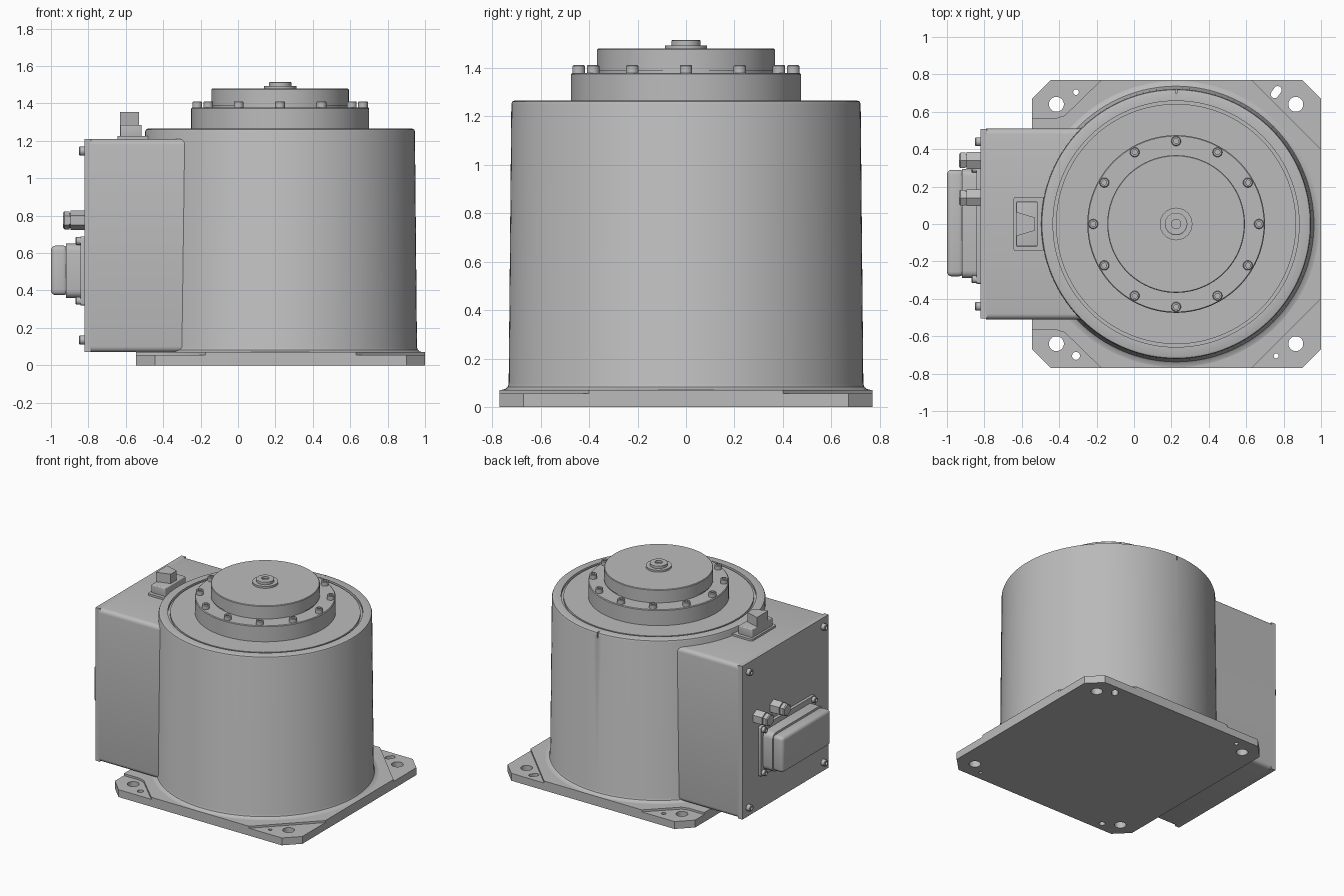
import bpy, bmesh, math
from mathutils import Matrix, Vector

if "Cube" in bpy.data.objects:
    bpy.data.objects.remove(bpy.data.objects["Cube"], do_unlink=True)

metal = bpy.data.materials.new("machine grey")
metal.use_nodes = True
GREY = (0.5, 0.5, 0.5, 1)
metal.diffuse_color = GREY
metal.node_tree.nodes["Principled BSDF"].inputs["Base Color"].default_value = GREY

CX = 0.225      # axis of the drum
parts = []


def finish(name, bm, keep=True):
    bmesh.ops.recalc_face_normals(bm, faces=bm.faces)
    mesh = bpy.data.meshes.new(name)
    bm.to_mesh(mesh)
    bm.free()
    mesh.materials.append(metal)
    ob = bpy.data.objects.new(name, mesh)
    bpy.context.collection.objects.link(ob)
    if keep:
        parts.append(ob)
    return ob


def lathe(name, profile, at=(CX, 0, 0), sideways=False, sides=96):
    """Turn (radius, height) points about z, or about -x when sideways."""
    bm = bmesh.new()
    verts = [bm.verts.new((r, 0, h)) for r, h in profile]
    edges = [bm.edges.new(p) for p in zip(verts, verts[1:])]
    bmesh.ops.spin(bm, geom=verts + edges, axis=(0, 0, 1), cent=(0, 0, 0),
                   angle=math.tau, steps=sides, use_duplicate=False)
    bmesh.ops.remove_doubles(bm, verts=bm.verts, dist=1e-5)
    turn = Matrix.Rotation(-math.pi / 2, 4, 'Y') if sideways else Matrix()
    bm.transform(Matrix.Translation(at) @ turn)
    return finish(name, bm)


def box(name, xs, ys, zs, bevel=0.0, along=None):
    """Box from ranges; bevel only edges running along one axis if given."""
    bm = bmesh.new()
    bmesh.ops.create_cube(bm, size=1)
    for v in bm.verts:
        v.co = [lo + (hi - lo) * (c + 0.5) for c, (lo, hi) in zip(v.co, (xs, ys, zs))]
    if bevel:
        edges = [e for e in bm.edges if along is None or
                 abs((e.verts[0].co - e.verts[1].co).normalized()[along]) > 0.9]
        bmesh.ops.bevel(bm, geom=edges, offset=bevel, segments=4, profile=0.5,
                        affect='EDGES')
    return finish(name, bm)


def prism(bm, outline, z0, z1):
    face = bm.faces.new([bm.verts.new((x, y, z0)) for x, y in outline])
    res = bmesh.ops.extrude_face_region(bm, geom=[face])
    top = [g for g in res["geom"] if isinstance(g, bmesh.types.BMVert)]
    bmesh.ops.translate(bm, verts=top, vec=(0, 0, z1 - z0))


def circle(x, y, r, stretch=0.0, angle=0.0):
    """Round outline, stretched into a slot when asked."""
    pts = []
    for i in range(24):
        a = (i + 0.5) * math.tau / 24
        p = Vector((r * math.cos(a), r * math.sin(a)))
        p.x += math.copysign(stretch, p.x)
        p.rotate(Matrix.Rotation(angle, 2))
        pts.append((x + p.x, y + p.y))
    return pts


def cut(ob, outlines, z0, z1):
    bm = bmesh.new()
    for outline in outlines:
        prism(bm, outline, z0, z1)
    cutter = finish("cutter", bm, keep=False)
    cutter.hide_render = True
    mod = ob.modifiers.new("cut", 'BOOLEAN')
    mod.operation, mod.solver, mod.object = 'DIFFERENCE', 'EXACT', cutter
    bpy.context.view_layer.objects.active = ob
    bpy.ops.object.modifier_apply(modifier=mod.name)
    bpy.data.objects.remove(cutter, do_unlink=True)


def mirror_y(outline):
    return [(x, -y) for x, y in outline]


# Base plate: chamfered square with lowered corner pads and mounting holes
X0, X1, Y, C = -0.545, 1.0, 0.77, 0.1
half = [(X1, Y - C), (X1 - C, Y), (X0 + C, Y), (X0, Y - C)]
bm = bmesh.new()
prism(bm, half + mirror_y(half)[::-1], 0, 0.07)
base_plate = finish("base_plate", bm)
right_pad = [(0.63, 0.77), (0.64, 0.9), (1.1, 0.9), (1.1, 0.39), (1.0, 0.4)]
left_pad = [(-0.175, 0.77), (-0.175, 0.9), (-0.7, 0.9), (-0.7, 0.565), (-0.42, 0.565),
            (-0.37, 0.58)]
cut(base_plate, [f(p) for p in (right_pad, left_pad) for f in (list, mirror_y)], 0.055, 0.2)
holes = [circle(x, s * 0.64, 0.04) for x in (0.865, -0.415) for s in (-1, 1)]
holes += [circle(-0.31, -0.705, 0.021), circle(-0.31, 0.705, 0.015),
          circle(0.76, -0.705, 0.013), circle(0.76, 0.705, 0.021, 0.014, math.radians(55))]
cut(base_plate, holes, -0.1, 0.2)

# Drum with foot fillet, rounded rim and a ring groove on top
drum = lathe("drum", [(0, 0.05), (0.765, 0.05), (0.765, 0.07), (0.748, 0.074), (0.737, 0.082),
                      (0.732, 0.096), (0.721, 1.25), (0.717, 1.261), (0.707, 1.265),
                      (0.658, 1.265), (0.658, 1.245), (0.642, 1.245), (0.642, 1.262),
                      (0, 1.262)], sides=128)
slit = [(CX - 0.004, 0.7), (CX + 0.004, 0.7), (CX + 0.004, 0.8), (CX - 0.004, 0.8)]
cut(drum, [slit], 1.225, 1.3)

# Rotating output flange, cap and centre boss
lathe("output_flange", [(0, 1.25), (0.475, 1.25), (0.475, 1.374), (0.47, 1.379), (0, 1.379)])
lathe("output_cap", [(0, 1.37), (0.362, 1.37), (0.362, 1.388), (0.368, 1.388),
                     (0.368, 1.475), (0.364, 1.479), (0, 1.479)])
lathe("centre_boss", [(0, 1.47), (0.087, 1.47), (0.087, 1.493), (0.06, 1.493),
                      (0.06, 1.512), (0.055, 1.515), (0.025, 1.515), (0.025, 1.50),
                      (0, 1.50)], sides=48)


def screw(name, at, r=0.026, h=0.032, sideways=False):
    lathe(name, [(0, -0.01), (r, -0.01), (r, h - 0.004), (r - 0.004, h), (r * 0.5, h),
                 (r * 0.5, h * 0.5), (0, h * 0.5)], at, sideways, 18)


for i in range(12):
    a = i * math.tau / 12
    screw("flange_screw", (CX + 0.443 * math.cos(a), 0.443 * math.sin(a), 1.379))

# Electrical housing with end cover and corner screws
box("housing", (-0.79, 0.1), (-0.51, 0.51), (0.07, 1.21), 0.03, along=0)
box("housing_cover", (-0.82, -0.785), (-0.505, 0.508), (0.07, 1.21))
for y in (-0.44, 0.44):
    for z in (0.135, 1.145):
        screw("cover_screw", (-0.82, y, z), 0.024, 0.03, True)

# Large plug on the cover
box("plug_flange", (-0.842, -0.81), (-0.32, 0.32), (0.32, 0.69), 0.012, along=0)
box("plug_collar", (-0.92, -0.83), (-0.29, 0.295), (0.36, 0.65), 0.04, along=0)
box("plug_body", (-1.0, -0.91), (-0.28, 0.29), (0.375, 0.64), 0.025)
for y in (-0.295, 0.295):
    for z in (0.345, 0.665):
        screw("plug_screw", (-0.842, y, z), 0.021, 0.026, True)

# Two hex fittings
for y in (0.14, 0.34):
    lathe("hex_fitting", [(0, -0.01), (0.052, -0.01), (0.052, 0.076), (0.04, 0.076),
                          (0.04, 0.082), (0.048, 0.082), (0.048, 0.108), (0.04, 0.115),
                          (0, 0.115)], (-0.82, y, 0.775), True, 6)

# Stepped connector on top of the housing
box("top_pad", (-0.645, -0.36), (-0.145, 0.145), (1.2, 1.225), 0.015, along=2)
box("top_connector_base", (-0.63, -0.515), (-0.12, 0.12), (1.22, 1.285), 0.006)
bm = bmesh.new()
prism(bm, [(-0.63, -0.065), (-0.53, -0.035), (-0.53, 0.035), (-0.63, 0.065)], 1.28, 1.355)
finish("top_connector_key", bm)

# Smooth the round surfaces, keep corners sharp
bpy.ops.object.select_all(action='DESELECT')
for ob in parts:
    ob.select_set(True)
bpy.context.view_layer.objects.active = parts[0]
bpy.ops.object.shade_smooth_by_angle(angle=math.radians(30))
